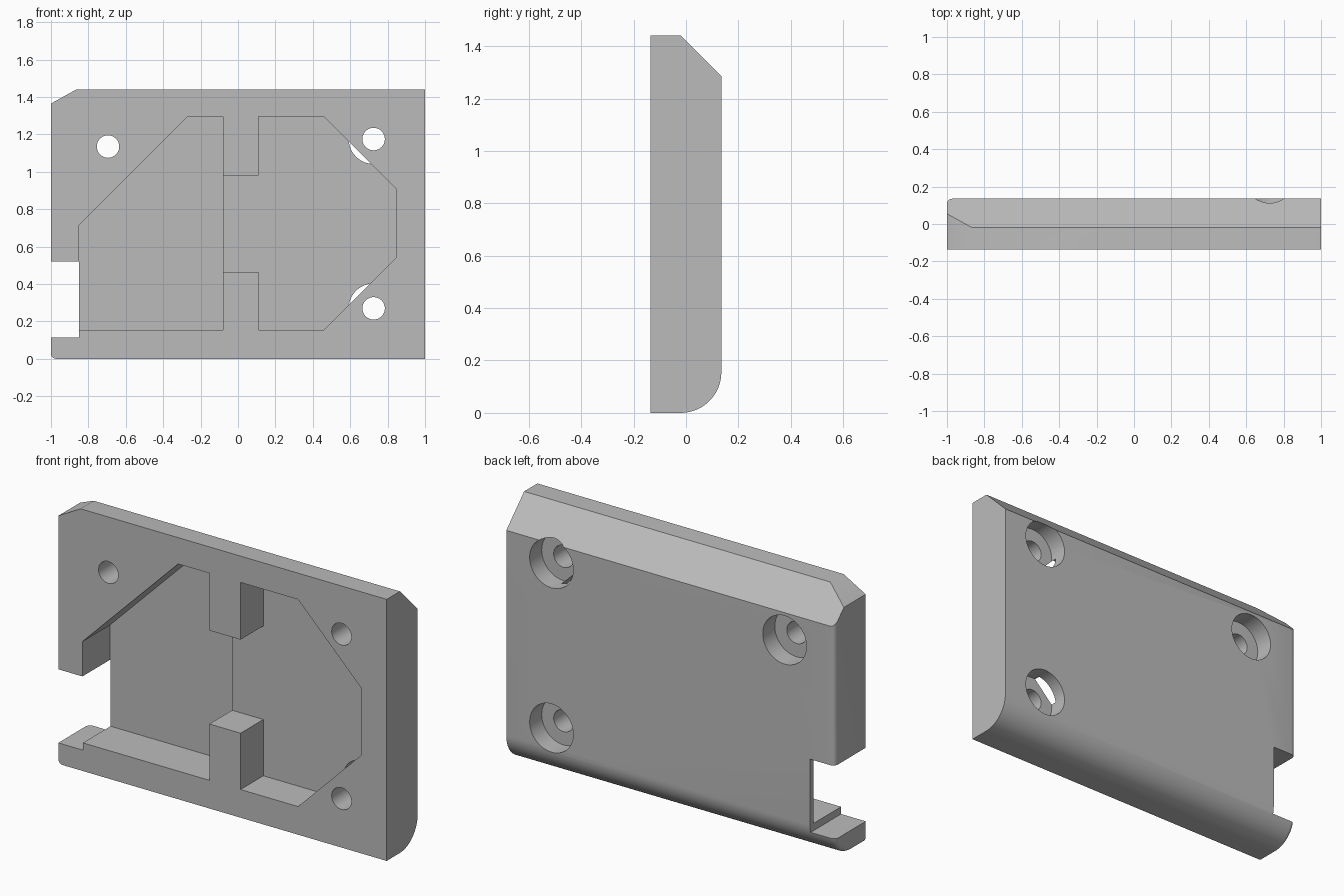
import bpy, bmesh, math

if "Cube" in bpy.data.objects:
    bpy.data.objects.remove(bpy.data.objects["Cube"], do_unlink=True)

HALF = 0.135      # half thickness
TOP = 1.44
RADIUS = 0.155    # lower back rounding

grey = bpy.data.materials.new("plain grey")
grey.use_nodes = True
grey.diffuse_color = (0.5, 0.5, 0.5, 1)
grey.node_tree.nodes["Principled BSDF"].inputs["Base Color"].default_value = (0.5, 0.5, 0.5, 1)


def prism(name, points, to_world, start, end, edge_filter=None):
    """Extrude a closed outline between two positions on the third axis."""
    bm = bmesh.new()
    rings = [[bm.verts.new(to_world(a, b, t)) for a, b in points] for t in (start, end)]
    bm.faces.new(rings[0])
    bm.faces.new(rings[1])
    n = len(points)
    for i in range(n):
        j = (i + 1) % n
        bm.faces.new((rings[0][i], rings[0][j], rings[1][j], rings[1][i]))
    bmesh.ops.recalc_face_normals(bm, faces=bm.faces)
    if edge_filter:
        edges = [e for e in bm.edges if edge_filter(e)]
        bmesh.ops.bevel(bm, geom=edges, offset=0.027, segments=5,
                        profile=0.5, affect='EDGES')
    mesh = bpy.data.meshes.new(name)
    bm.to_mesh(mesh)
    bm.free()
    mesh.materials.append(grey)
    obj = bpy.data.objects.new(name, mesh)
    bpy.context.collection.objects.link(obj)
    return obj


def along_x(a, b, t):
    return (t, a, b)


def along_y(a, b, t):
    return (a, t, b)


def circle(x, z, r, n=48):
    return [(x + r * math.cos(math.tau * i / n), z + r * math.sin(math.tau * i / n))
            for i in range(n)]


def rounded_end_edge(e):
    a, b = (v.co for v in e.verts)
    at_end = max(a.x, b.x) < -0.99
    at_front = max(a.y, b.y) < -HALF + 0.01
    return at_end and not at_front and max(a.z, b.z) < TOP - 0.1


# Housing body: side profile with a bevelled top and a rounded bottom
profile = [(-HALF, 0)]
for i in range(17):
    t = math.pi / 2 * i / 16
    profile.append((HALF - RADIUS + RADIUS * math.sin(t), RADIUS - RADIUS * math.cos(t)))
profile += [(HALF, TOP - 0.155), (HALF - 0.155, TOP), (-HALF, TOP)]
body = prism("housing_plate", profile, along_x, -1, 1, rounded_end_edge)


def cut(name, points, start, end):
    cutter = prism(name, points, along_y, start, end)
    cutter.hide_render = True
    mod = body.modifiers.new(name, 'BOOLEAN')
    mod.operation = 'DIFFERENCE'
    mod.solver = 'EXACT'
    mod.object = cutter
    bpy.context.view_layer.objects.active = body
    bpy.ops.object.modifier_apply(modifier=mod.name)
    bpy.data.objects.remove(cutter, do_unlink=True)


# Clipped upper corner and cable notch
cut("corner_cut", [(-1.135, 1.29), (-0.73, 1.515), (-1.135, 1.515)], -0.3, 0.3)

# Deep pocket, then the shallower pocket leaving two tabs
cut("deep_pocket", [(-0.853, 0.155), (-0.08, 0.155), (-0.08, 1.295),
                    (-0.27, 1.295), (-0.853, 0.712)], -0.3, 0.105)
cut("shallow_pocket", [(-0.15, 0.465), (0.11, 0.465), (0.11, 0.155), (0.46, 0.155),
                       (0.845, 0.54), (0.845, 0.91), (0.46, 1.295), (0.11, 1.295),
                       (0.11, 0.98), (-0.15, 0.98)], -0.3, 0.063)
cut("side_notch", [(-1.1, 0.115), (-0.85, 0.115), (-0.85, 0.52), (-1.1, 0.52)], -0.3, 0.3)

# Screw holes, counterbored from the back
for x, z in ((-0.695, 1.135), (0.725, 1.175), (0.725, 0.27)):
    cut("counterbore", circle(x, z, 0.133), 0.03, 0.3)
    cut("screw_hole", circle(x, z, 0.06), -0.3, 0.3)

bpy.ops.object.select_all(action='DESELECT')
body.select_set(True)
bpy.context.view_layer.objects.active = body
bpy.ops.object.shade_smooth_by_angle(angle=math.radians(30))
